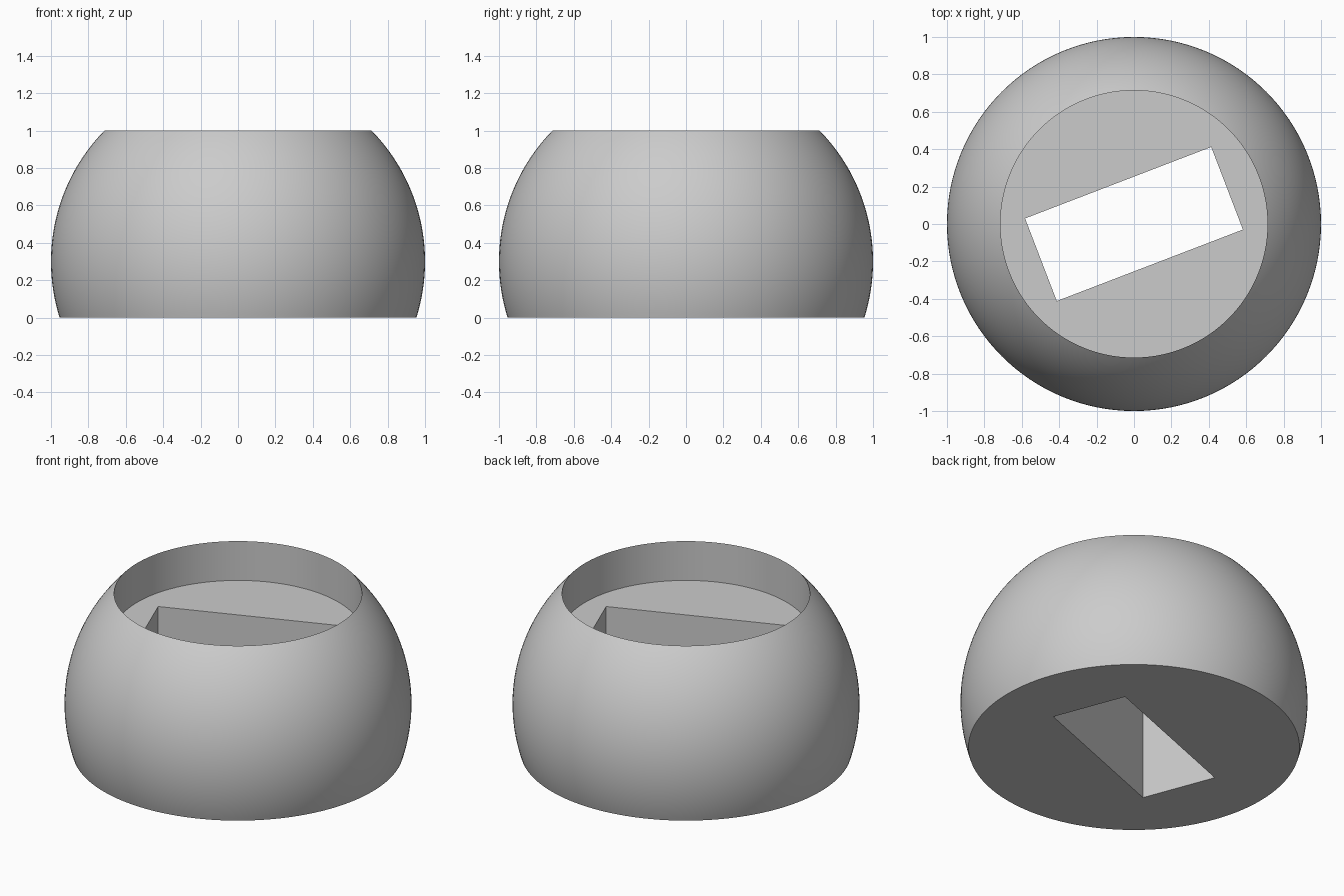
import bpy
import bmesh
from math import cos, sin, pi, radians, sqrt, asin

cube = bpy.data.objects.get("Cube")
if cube:
    bpy.data.objects.remove(cube, do_unlink=True)

CENTRE, TOP, FLOOR = 0.3, 1.0, 0.75
SEGMENTS, BANDS = 128, 40
RIM = sqrt(1 - (TOP - CENTRE) ** 2)

grey = bpy.data.materials.new("plain grey")
grey.use_nodes = True
colour = (0.6, 0.6, 0.6, 1)
grey.diffuse_color = colour
grey.node_tree.nodes["Principled BSDF"].inputs["Base Color"].default_value = colour

# Profile: truncated sphere from base to rim, then down the straight recess wall
low, high = asin(-CENTRE), asin(TOP - CENTRE)
angles = [low + (high - low) * i / BANDS for i in range(BANDS + 1)]
profile = [(cos(a), CENTRE + sin(a)) for a in angles] + [(RIM, FLOOR)]

# Turned body with flat base and recess floor
bm = bmesh.new()
rings = [[bm.verts.new((r * cos(2 * pi * s / SEGMENTS), r * sin(2 * pi * s / SEGMENTS), z))
          for s in range(SEGMENTS)] for r, z in profile]
for a, b in zip(rings, rings[1:]):
    for s in range(SEGMENTS):
        t = (s + 1) % SEGMENTS
        bm.faces.new((a[s], a[t], b[t], b[s]))
bm.faces.new(rings[0][::-1])
bm.faces.new(rings[-1])
mesh = bpy.data.meshes.new("slotted_body")
bm.to_mesh(mesh)
bm.free()
mesh.materials.append(grey)
body = bpy.data.objects.new("slotted_body", mesh)
bpy.context.collection.objects.link(body)

# Slanted rectangular slot through the floor
bpy.ops.mesh.primitive_cube_add(size=1, location=(0, 0, 0.5), rotation=(0, 0, radians(21)))
cutter = bpy.context.object
cutter.name = "slot_cutter"
cutter.scale = (1.066, 0.473, 2)
cutter.data.materials.append(grey)
cutter.hide_render = True

bpy.ops.object.select_all(action="DESELECT")
body.select_set(True)
bpy.context.view_layer.objects.active = body
cut = body.modifiers.new("slot", "BOOLEAN")
cut.operation = "DIFFERENCE"
cut.solver = "EXACT"
cut.object = cutter
bpy.ops.object.modifier_apply(modifier=cut.name)
bpy.data.objects.remove(cutter, do_unlink=True)
bpy.ops.object.shade_smooth_by_angle(angle=radians(30))
